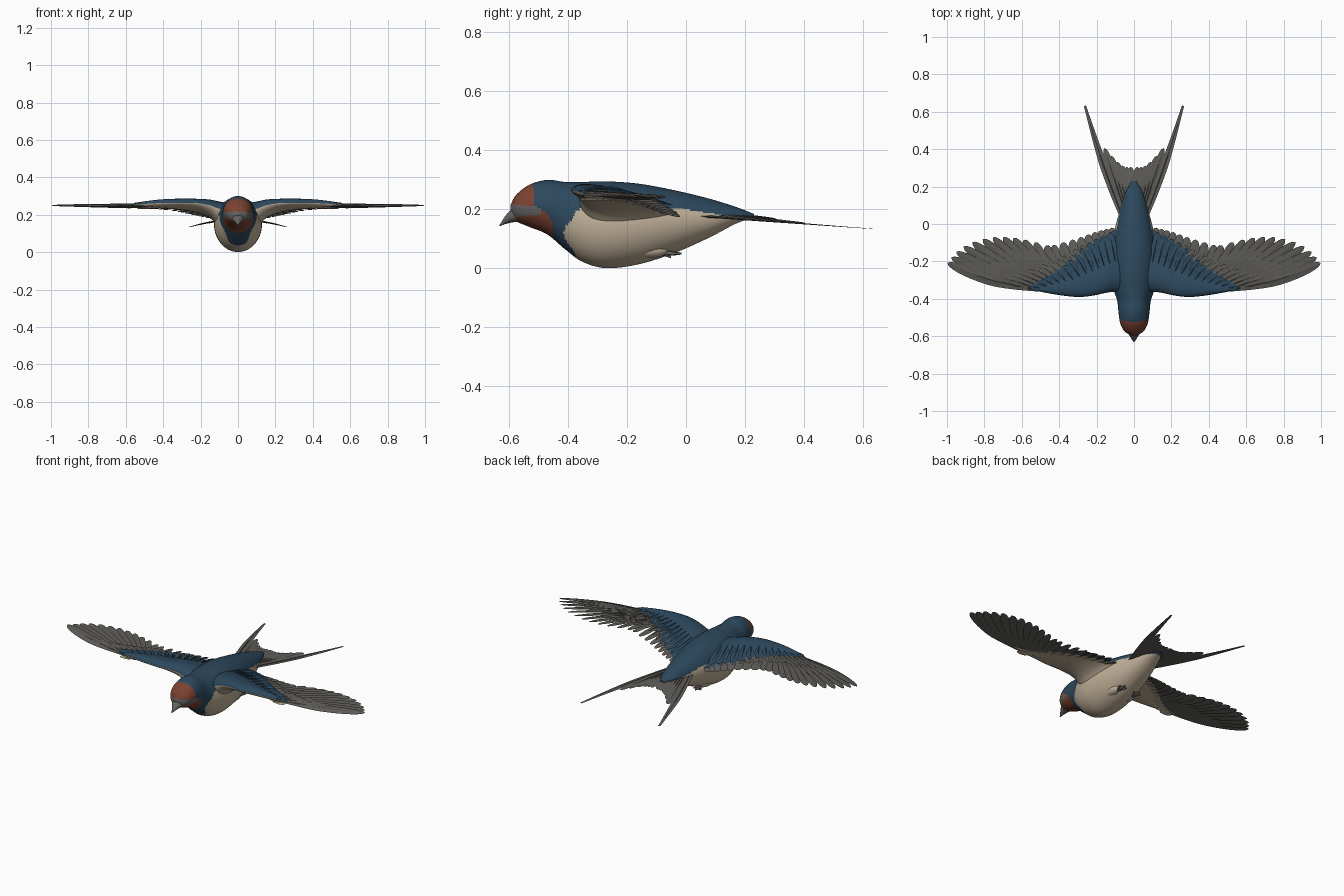
import bpy, bmesh, math
from mathutils import Vector

cube = bpy.data.objects.get("Cube")
if cube:
    bpy.data.objects.remove(cube)


def material(name, rgb):
    m = bpy.data.materials.new(name)
    m.use_nodes = True
    m.diffuse_color = (*rgb, 1)
    bsdf = m.node_tree.nodes["Principled BSDF"]
    bsdf.inputs["Base Color"].default_value = (*rgb, 1)
    bsdf.inputs["Roughness"].default_value = 0.7
    return m


BLUE = material("steel_blue", (0.025, 0.065, 0.11))
CREAM = material("cream", (0.52, 0.43, 0.31))
RUFOUS = material("rufous", (0.2, 0.055, 0.03))
GREY = material("feather_grey", (0.115, 0.11, 0.10))
HORN = material("horn_grey", (0.13, 0.125, 0.12))


def spline(keys, n):
    """Sample a Catmull-Rom curve through the key tuples at n + 1 places."""
    keys = [Vector(k) for k in keys]
    out = []
    for i in range(n + 1):
        s = i / n * (len(keys) - 1)
        k = min(int(s), len(keys) - 2)
        f = s - k
        b, c = keys[k], keys[k + 1]
        a = keys[k - 1] if k else b * 2 - c
        d = keys[k + 2] if k + 2 < len(keys) else c * 2 - b
        out.append(0.5 * (2 * b + (c - a) * f + (2 * a - 5 * b + 4 * c - d) * f ** 2
                          + (3 * b - a - 3 * c + d) * f ** 3))
    return out


def loft(bm, rings):
    """Skin closed rings of points and cap both ends."""
    rows = [[bm.verts.new(p) for p in r] for r in rings]
    n = len(rows[0])
    for a, b in zip(rows, rows[1:]):
        for j in range(n):
            bm.faces.new((a[j], a[(j + 1) % n], b[(j + 1) % n], b[j]))
    bm.faces.new(rows[0][::-1])
    bm.faces.new(rows[-1])


def finish(bm, name, mats, rule=None, mirror=False, angle=50):
    bmesh.ops.recalc_face_normals(bm, faces=bm.faces)
    if rule:
        for f in bm.faces:
            f.material_index = rule(f.calc_center_median(), f.normal)
    mesh = bpy.data.meshes.new(name)
    bm.to_mesh(mesh)
    bm.free()
    ob = bpy.data.objects.new(name, mesh)
    bpy.context.collection.objects.link(ob)
    for m in mats:
        mesh.materials.append(m)
    if mirror:
        mod = ob.modifiers.new("Mirror", "MIRROR")
        mod.use_mirror_merge = False
    bpy.ops.object.select_all(action="DESELECT")
    ob.select_set(True)
    bpy.context.view_layer.objects.active = ob
    bpy.ops.object.shade_smooth_by_angle(angle=math.radians(angle))
    return ob


# Body and head: one loft of (y, half width, top z, bottom z)
BODY = [(-0.595, 0.012, 0.215, 0.185), (-0.575, 0.05, 0.25, 0.16), (-0.53, 0.074, 0.284, 0.14),
        (-0.47, 0.083, 0.3, 0.115), (-0.41, 0.09, 0.293, 0.065), (-0.35, 0.11, 0.293, 0.022),
        (-0.27, 0.126, 0.295, 0.001), (-0.16, 0.126, 0.287, 0.014), (-0.04, 0.106, 0.265, 0.052),
        (0.08, 0.074, 0.236, 0.105), (0.17, 0.045, 0.208, 0.152), (0.23, 0.012, 0.185, 0.172)]


def body_colour(c, n):
    if c.y < -0.44:
        lore = 0.012 + 0.1 * (-0.49 - c.y)
        if c.y < -0.49 and abs(c.z - 0.195) < lore:
            return 3
        if c.z > 0.195 and c.y < -0.525 + 0.15 * abs(c.x):
            return 2
        if c.z < 0.195 and c.y < -0.45 - 0.6 * max(0, c.z - 0.15):
            return 2
    if c.y < -0.395 + 0.02 * math.sin(c.z * 40):
        return 0
    return 0 if c.z > 0.2 - 0.16 * max(0, c.y) else 1


bm = bmesh.new()
SEG = 72
loft(bm, [[(w * math.cos(a), y, (t + b) / 2 + (t - b) / 2 * math.sin(a))
           for a in (2 * math.pi * j / SEG for j in range(SEG))]
          for y, w, t, b in spline(BODY, 150)])
finish(bm, "body", [BLUE, CREAM, RUFOUS, HORN], body_colour)

# Beak: short hooked cone, wide at the gape
bm = bmesh.new()
BEAK = [(-0.545, 0.046, 0.19, 0.034), (-0.58, 0.034, 0.183, 0.026),
        (-0.61, 0.016, 0.166, 0.015), (-0.632, 0.002, 0.145, 0.002)]
loft(bm, [[(w * math.cos(a), y, z + h * math.sin(a))
           for a in (2 * math.pi * j / 20 for j in range(20))]
          for y, w, z, h in spline(BEAK, 12)])
finish(bm, "beak", [HORN])

# Wing arms: x, leading y, trailing y, leading z, trailing z, rise, drop
ARM = [(0.04, -0.36, 0.0, 0.22, 0.19, 0.05, 0.1), (0.1, -0.362, -0.03, 0.232, 0.19, 0.05, 0.085),
       (0.15, -0.368, -0.065, 0.25, 0.2, 0.044, 0.05), (0.22, -0.383, -0.11, 0.262, 0.212, 0.036, 0.03),
       (0.3, -0.39, -0.165, 0.264, 0.226, 0.032, 0.022), (0.4, -0.38, -0.245, 0.263, 0.24, 0.026, 0.018),
       (0.5, -0.362, -0.315, 0.258, 0.25, 0.016, 0.012), (0.57, -0.345, -0.335, 0.252, 0.25, 0.005, 0.005)]
CHORD = 16


def airfoil(x, ly, ty, lz, tz, rise, drop):
    pts = []
    for k in range(2 * CHORD):
        t = 0.5 - 0.5 * math.cos(math.pi * k / CHORD)
        height = (rise if k <= CHORD else -drop) * math.sin(math.pi * t ** 0.6)
        pts.append((x, ly + (ty - ly) * t, lz + (tz - lz) * t + height))
    return pts


bm = bmesh.new()
loft(bm, [airfoil(*s) for s in spline(ARM, 48)])
finish(bm, "wing_arms", [BLUE, CREAM], lambda c, n: 0 if n.z > -0.1 else 1, mirror=True)


# Feathers: thin ridged blades with a rounded or tapering end
def feather(bm, base, tip, width, bow=0.0, tilt=0.0, taper=False, steps=12):
    base, tip = Vector(base), Vector(tip)
    run = tip - base
    side = Vector((run.y, -run.x, 0)).normalized()
    rings = []
    for i in range(steps + 1):
        t = 1 - (1 - i / steps) ** 1.5
        grow = 0.4 + 0.6 * min(1, t / 0.5)
        end = 1.02 - 0.85 * t if taper else math.sqrt(max(0.004, 1 - t ** 7))
        w = width * grow * end
        mid = base + run * t + side * bow * math.sin(math.pi * t)
        edge = side * w + Vector((0, 0, tilt * w))
        ridge = Vector((0, 0, 0.0045 * (1.1 - t)))
        rings.append([mid - edge, mid - edge * 0.12 + ridge * 0.3, mid + ridge,
                      mid + edge * 0.12 + ridge * 0.3, mid + edge, mid - ridge * 0.8])
    loft(bm, rings)


def fan(name, mat, bases, tips, count, width, lift=0.0, **kw):
    bm = bmesh.new()
    for b, t in zip(spline(bases, count - 1), spline(tips, count - 1)):
        feather(bm, b + Vector((0, 0, lift)), t + Vector((0, 0, lift)), width, **kw)
    finish(bm, name, [mat], mirror=True, angle=25)


fan("primary_feathers", GREY,
    [(0.36, -0.29, 0.246), (0.44, -0.325, 0.25), (0.5, -0.35, 0.252)],
    [(0.47, -0.115, 0.236), (0.58, -0.088, 0.238), (0.68, -0.072, 0.24), (0.78, -0.076, 0.243),
     (0.88, -0.105, 0.246), (0.955, -0.155, 0.248), (0.997, -0.21, 0.25)],
    12, 0.031, bow=0.022, tilt=-0.2)
fan("secondary_feathers", GREY,
    [(0.08, -0.2, 0.235), (0.2, -0.25, 0.245), (0.38, -0.3, 0.25)],
    [(0.12, -0.02, 0.175), (0.2, -0.04, 0.195), (0.3, -0.075, 0.216), (0.43, -0.112, 0.234)],
    9, 0.029, bow=0.006, tilt=-0.2)

# Grey second row laid over the flight feathers
fan("greater_coverts", GREY,
    [(0.16, -0.24, 0.256), (0.34, -0.3, 0.264), (0.5, -0.35, 0.258)],
    [(0.2, -0.075, 0.214), (0.37, -0.16, 0.246), (0.52, -0.23, 0.254), (0.7, -0.285, 0.257)],
    14, 0.02, tilt=-0.15)

# Blue coverts above and cream coverts below soften the edge of the arm
ROOTS = [(0.1, -0.2, 0.25), (0.22, -0.25, 0.268), (0.36, -0.31, 0.268), (0.48, -0.35, 0.262)]
ENDS = [(0.13, -0.045, 0.208), (0.24, -0.1, 0.226), (0.35, -0.195, 0.25), (0.45, -0.27, 0.258),
        (0.55, -0.332, 0.258)]
fan("upper_coverts", BLUE, ROOTS, ENDS, 13, 0.022, lift=0.006, tilt=-0.1)
fan("under_coverts", CREAM, ROOTS, ENDS, 13, 0.02, lift=-0.028)

# Forked tail: a short fan and two long outer streamers
fan("tail_feathers", GREY,
    [(0.008, 0.08, 0.19), (0.03, 0.08, 0.186), (0.05, 0.07, 0.18)],
    [(0.018, 0.305, 0.168), (0.055, 0.308, 0.164), (0.1, 0.34, 0.16), (0.158, 0.405, 0.153)],
    6, 0.023, tilt=-0.2)
bm = bmesh.new()
feather(bm, (0.062, 0.04, 0.178), (0.262, 0.632, 0.134), 0.034, bow=0.008, taper=True, steps=20)
finish(bm, "tail_streamers", [GREY], mirror=True, angle=25)

# Tucked feet: a feathered thigh, a shank and curled toes
bm = bmesh.new()
for start, end, r in [((0.05, -0.13, 0.05), (0.052, -0.06, 0.05), 0.011)] + [
        ((0.052, -0.075, 0.052), (0.052 + dx, -0.02 + dy, 0.05 + dz), 0.0075)
        for dx, dy, dz in ((-0.022, -0.01, 0), (0, 0.005, 0), (0.022, -0.01, 0), (0, -0.03, -0.012))]:
    path = [Vector(start).lerp(Vector(end), i / 6) for i in range(7)]
    loft(bm, [[p + Vector((math.cos(a), 0, math.sin(a))) * r * (1 - 0.6 * (i / 6) ** 3)
               for a in (math.pi * j / 4 for j in range(8))] for i, p in enumerate(path)])
finish(bm, "feet", [HORN], mirror=True)
bm = bmesh.new()
bmesh.ops.create_uvsphere(bm, u_segments=20, v_segments=12, radius=1)
for v in bm.verts:
    v.co = Vector((0.055, -0.12, 0.062)) + Vector((v.co.x * 0.028, v.co.y * 0.06, v.co.z * 0.026))
finish(bm, "thighs", [CREAM], mirror=True)
